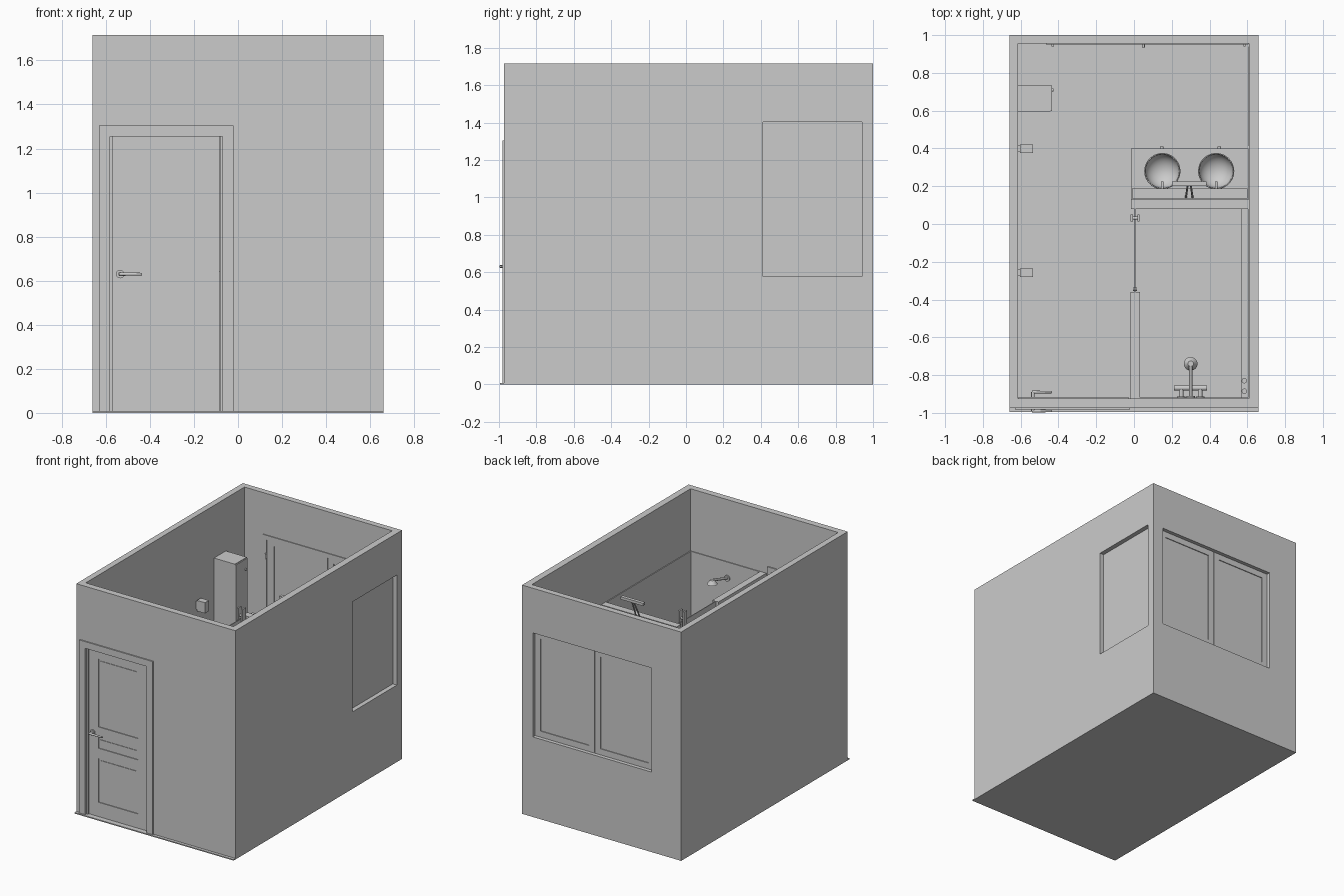
import bpy, bmesh, math
from mathutils import Vector, Matrix

cube = bpy.data.objects.get("Cube")
if cube:
    bpy.data.objects.remove(cube, do_unlink=True)

GREY = (0.6, 0.6, 0.6, 1)
mat = bpy.data.materials.new("plain grey")
mat.use_nodes = True
mat.diffuse_color = GREY
mat.node_tree.nodes["Principled BSDF"].inputs["Base Color"].default_value = GREY


def add(name, bm, smooth=False):
    me = bpy.data.meshes.new(name)
    bm.to_mesh(me)
    bm.free()
    ob = bpy.data.objects.new(name, me)
    bpy.context.collection.objects.link(ob)
    me.materials.append(mat)
    if smooth:
        bpy.ops.object.select_all(action='DESELECT')
        ob.select_set(True)
        bpy.context.view_layer.objects.active = ob
        bpy.ops.object.shade_smooth_by_angle(angle=math.radians(40))
    return ob


def box(name, x, y, z):
    bm = bmesh.new()
    size = Matrix.Diagonal((x[1] - x[0], y[1] - y[0], z[1] - z[0], 1))
    mid = Matrix.Translation((sum(x) / 2, sum(y) / 2, sum(z) / 2))
    bmesh.ops.create_cube(bm, size=1, matrix=mid @ size)
    return add(name, bm)


def rod(name, p, q, r, r2=None, sides=20):
    p, q = Vector(p), Vector(q)
    bm = bmesh.new()
    rot = (q - p).to_track_quat('Z', 'Y').to_matrix().to_4x4()
    bmesh.ops.create_cone(bm, cap_ends=True, segments=sides, radius1=r,
                          radius2=r if r2 is None else r2, depth=(q - p).length,
                          matrix=Matrix.Translation((p + q) / 2) @ rot)
    return add(name, bm, True)


def cut(ob, *cutters):
    for c in cutters:
        m = ob.modifiers.new("cut", 'BOOLEAN')
        m.operation, m.solver, m.object = 'DIFFERENCE', 'EXACT', c
    bpy.context.view_layer.update()
    me = bpy.data.meshes.new_from_object(ob.evaluated_get(bpy.context.evaluated_depsgraph_get()))
    ob.modifiers.clear()
    ob.data = me
    for c in cutters:
        bpy.data.objects.remove(c, do_unlink=True)


def frame(name, x, y, z, w, foot=True):
    # rectangular frame in the xz plane, optionally without its bottom rail
    ob = box(name, x, y, z)
    low = z[0] + w if foot else z[0] - w
    cut(ob, box("cutter", (x[0] + w, x[1] - w), (y[0] - 1, y[1] + 1), (low, z[1] - w)))
    return ob


# Room shell
H, SILL, HEAD = 1.715, 0.6, 1.38
box("floor", (-0.66, 0.66), (-0.995, 1.0), (0, 0.008))
walls = box("walls", (-0.66, 0.66), (-0.973, 1.0), (0.002, H))
cut(walls,
    box("room_cutter", (-0.615, 0.61), (-0.925, 0.955), (-1, 3)),
    box("door_cutter", (-0.58, -0.07), (-1.2, -0.8), (-1, 1.275)),
    box("back_cutter", (-0.415, 0.57), (0.8, 1.2), (SILL, HEAD)),
    box("side_cutter", (0.5, 0.8), (0.412, 0.94), (0.577, 1.402)))

# Door with recessed panels, casings and lever handles
door = box("door", (-0.567, -0.083), (-0.955, -0.925), (0.008, 1.26))
panels = [(0.68, 1.19), (0.52, 0.6), (0.115, 0.445)]
cut(door, *[box("panel_cutter", (-0.488, -0.162), ys, z)
            for z in panels for ys in ((-1, -0.949), (-0.931, -0.9))])
for z in panels:
    box("door_panel", (-0.474, -0.176), (-0.953, -0.927), (z[0] + 0.014, z[1] - 0.014))
frame("door_jamb", (-0.58, -0.07), (-0.968, -0.92), (0.008, 1.275), 0.012, False)
frame("door_casing_outside", (-0.63, -0.02), (-0.982, -0.973), (0.002, 1.305), 0.05, False)
frame("door_casing_inside", (-0.612, -0.03), (-0.925, -0.917), (0.008, 1.305), 0.035, False)
for face, end in ((-0.955, -0.99), (-0.925, -0.89)):
    out = 1 if end > face else -1
    rod("handle_rose", (-0.535, face, 0.63), (-0.535, face + 0.008 * out, 0.63), 0.019)
    rod("handle_neck", (-0.535, face, 0.63), (-0.535, end, 0.63), 0.009)
    rod("handle_lever", (-0.54, end, 0.63), (-0.435, end, 0.63), 0.008, 0.006)

# Back window with two sashes
box("back_window_glass", (-0.415, 0.57), (0.962, 0.966), (SILL, HEAD))
for x in ((-0.415, 0.075), (0.08, 0.57)):
    frame("back_window_sash", x, (0.955, 0.972), (SILL, HEAD), 0.045)
frame("back_window_casing", (-0.465, 0.607), (0.949, 0.955), (0.57, 1.405), 0.035)
for z in (0.75, 1.25):
    for x in (-0.43, 0.585):
        rod("window_hinge", (x, 0.945, z - 0.02), (x, 0.945, z + 0.02), 0.007)
rod("window_latch", (0.05, 0.955, 0.98), (0.05, 0.935, 0.98), 0.007)
rod("window_latch_grip", (0.05, 0.938, 0.985), (0.05, 0.938, 0.91), 0.006)

# Side window
box("side_window_pane", (0.606, 0.626), (0.412, 0.94), (0.577, 1.402))

# Shower enclosure
box("vanity_wall", (-0.015, 0.61), (0.08, 0.133), (0.008, 1.25))
box("shower_partition", (-0.018, 0.032), (-0.925, -0.36), (0.008, 1.25))
box("shower_glass", (0.003, 0.009), (-0.36, 0.08), (0.02, 1.25))
box("shower_side_tiles", (0.604, 0.61), (-0.925, 0.08), (0.008, 1.25))
box("shower_front_tiles", (0.032, 0.604), (-0.925, -0.919), (0.008, 1.25))
box("shower_ledge", (0.567, 0.604), (-0.919, 0.08), (0.008, 0.6))
for z in (0.25, 1.27):
    for x in (-0.012, 0.024):
        box("glass_hinge_plate", (x - 0.006, x + 0.006), (0.012, 0.05), (z - 0.05, z + 0.06))
    rod("glass_hinge_pin", (-0.01, 0.031, z), (0.022, 0.031, z), 0.008)
rod("glass_knob", (-0.005, -0.345, 0.62), (0.017, -0.345, 0.62), 0.01)
for y in (-0.83, -0.885):
    rod("soap_bottle", (0.584, y, 0.6), (0.584, y, 0.68), 0.014)

# Shower head and mixer
rod("shower_rose", (0.3, -0.92, 1.13), (0.3, -0.91, 1.13), 0.022)
rod("shower_arm", (0.3, -0.92, 1.13), (0.3, -0.75, 1.18), 0.009)
rod("shower_head", (0.3, -0.74, 1.155), (0.3, -0.74, 1.185), 0.036, 0.015, 32)
rod("mixer_body", (0.213, -0.868, 0.62), (0.387, -0.868, 0.62), 0.014)
for x in (0.25, 0.35):
    rod("mixer_inlet", (x, -0.92, 0.62), (x, -0.868, 0.62), 0.012)
    rod("mixer_rose", (x, -0.92, 0.62), (x, -0.912, 0.62), 0.022)
rod("mixer_spout", (0.3, -0.868, 0.62), (0.3, -0.8, 0.6), 0.01)

# Vanity, bowls, taps
box("vanity_cabinet", (-0.005, 0.6), (0.133, 0.385), (0.12, 0.48))
box("vanity_top", (-0.015, 0.607), (0.133, 0.4), (0.48, 0.51))
for x in (0.0, 0.305):
    box("vanity_door", (x, x + 0.295), (0.385, 0.393), (0.13, 0.47))
    rod("vanity_knob", (x + 0.147, 0.385, 0.42), (x + 0.147, 0.41, 0.42), 0.009)
for x in (0.15, 0.435):
    bm = bmesh.new()
    bmesh.ops.create_uvsphere(bm, u_segments=32, v_segments=16, radius=0.096)
    bmesh.ops.delete(bm, geom=[v for v in bm.verts if v.co.z > 0.001], context='VERTS')
    for v in bm.verts:
        v.co = Vector((x, 0.28, 0.595)) + Vector((v.co.x, v.co.y, v.co.z * 0.85))
    bowl = add("wash_bowl", bm, True)
    bowl.modifiers.new("thickness", 'SOLIDIFY').thickness = 0.006
    rod("tap_post", (x, 0.18, 0.51), (x, 0.18, 0.64), 0.009)
    rod("tap_spout", (x, 0.175, 0.635), (x, 0.225, 0.625), 0.007)

# Mirror cabinet and lamp above it
box("mirror_cabinet", (-0.01, 0.602), (0.135, 0.187), (0.72, 1.23))
for x, foot in ((0.285, 0.275), (0.3, 0.31)):
    rod("lamp_arm", (foot, 0.14, 1.23), (x, 0.213, 1.39), 0.005)
box("lamp_bar", (0.2, 0.385), (0.2, 0.225), (1.385, 1.405))

# Tall cabinet on the right-hand wall
box("tall_cabinet", (-0.615, -0.442), (0.595, 0.735), (0.008, 1.32))
box("tall_cabinet_door", (-0.442, -0.435), (0.597, 0.733), (0.03, 1.315))
rod("tall_cabinet_knob", (-0.435, 0.71, 1.24), (-0.425, 0.71, 1.24), 0.008)

# Small wall boxes
for y in (0.398, -0.258):
    box("wall_box", (-0.603, -0.536), (y - 0.023, y + 0.023), (1.01, 1.09))
    box("wall_box_plate", (-0.615, -0.603), (y - 0.018, y + 0.018), (1.02, 1.08))
